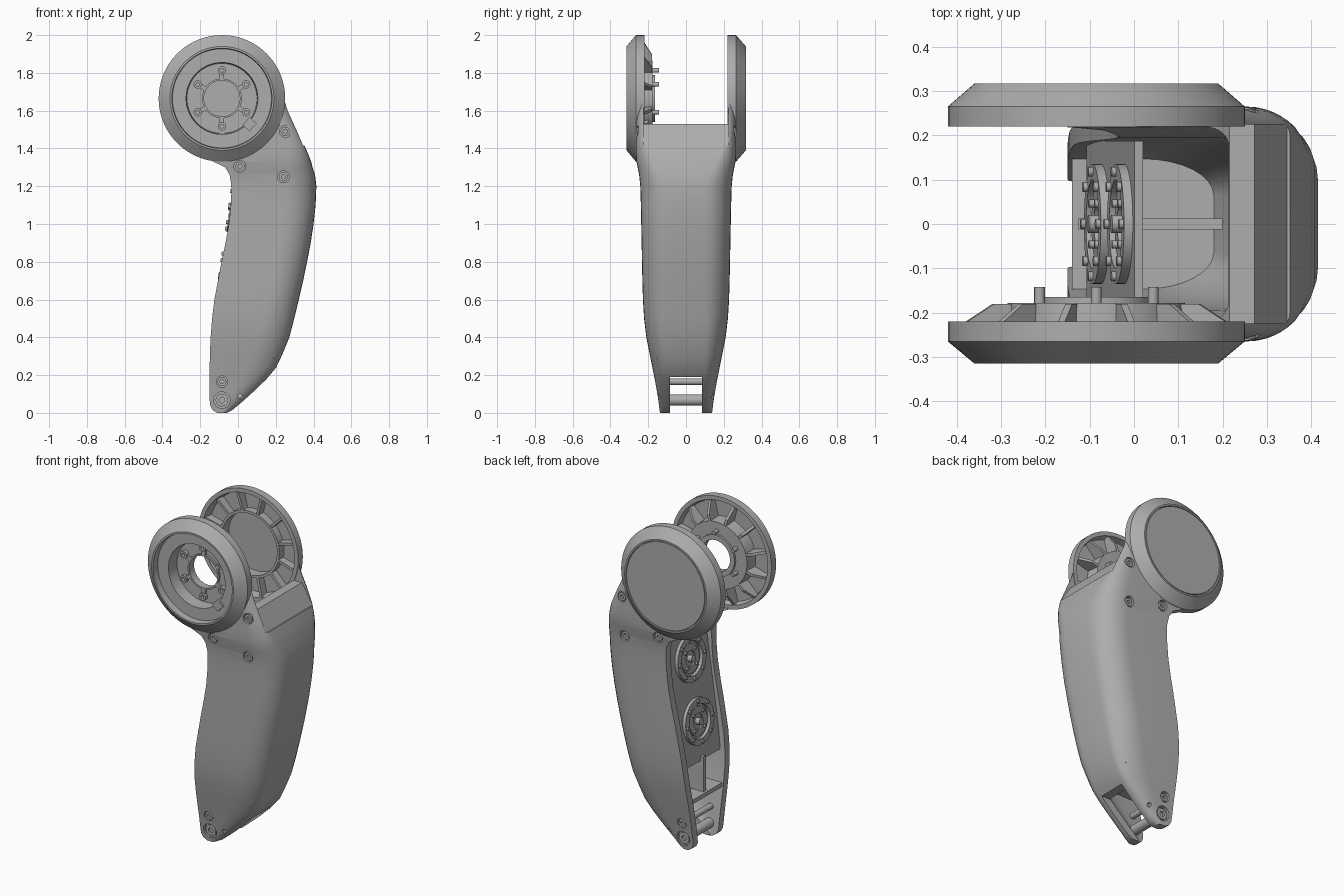
import bpy, bmesh, math
from mathutils import Matrix, Vector

cube = bpy.data.objects.get("Cube")
if cube:
    bpy.data.objects.remove(cube, do_unlink=True)

grey = bpy.data.materials.new("satin grey")
grey.use_nodes = True
grey.diffuse_color = (0.42, 0.42, 0.42, 1)
grey.node_tree.nodes["Principled BSDF"].inputs["Base Color"].default_value = (0.42, 0.42, 0.42, 1)
parts = []


def finish(name, bm):
    """Turn a bmesh into a named object."""
    bmesh.ops.remove_doubles(bm, verts=bm.verts, dist=1e-6)
    bmesh.ops.recalc_face_normals(bm, faces=bm.faces)
    mesh = bpy.data.meshes.new(name)
    bm.to_mesh(mesh)
    bm.free()
    mesh.materials.append(grey)
    ob = bpy.data.objects.new(name, mesh)
    bpy.context.collection.objects.link(ob)
    parts.append(ob)
    return ob


def loft(bm, rings, closed=False):
    """Skin a list of closed rings; cap the ends or join last to first."""
    rows = [[bm.verts.new(p) for p in ring] for ring in rings]
    n = len(rows[0])
    for a, b in zip(rows, rows[1:] + (rows[:1] if closed else [])):
        for i in range(n):
            j = (i + 1) % n
            bm.faces.new((a[i], a[j], b[j], b[i]))
    if not closed:
        bm.faces.new(rows[0])
        bm.faces.new(rows[-1])


def lathe(bm, profile, frame, seg=72):
    """Spin (radius, height) points about the frame's z axis."""
    rows = [[bm.verts.new(frame @ Vector((r * math.cos(t), r * math.sin(t), h))) for r, h in profile]
            for t in (2 * math.pi * k / seg for k in range(seg))]
    n = len(profile)
    for a, b in zip(rows, rows[1:] + rows[:1]):
        for i in range(n - (profile[0][0] == 0)):
            j = (i + 1) % n
            bm.faces.new((a[i], a[j], b[j], b[i]))


def disc(bm, r, low, high, frame, seg=24):
    lathe(bm, [(0, low), (r, low), (r, high), (0, high)], frame, seg)


def prism(bm, pts, half, frame=Matrix()):
    """Extrude an x-z outline to +-half in y."""
    loft(bm, [[frame @ Vector((x, y, z)) for x, z in pts] for y in (-half, half)])


def box(bm, x0, x1, half, z0, z1, frame=Matrix()):
    prism(bm, [(x0, z0), (x1, z0), (x1, z1), (x0, z1)], half, frame)


def along_y(x, z):
    return Matrix.Translation((x, 0, z)) @ Matrix.Rotation(-math.pi / 2, 4, 'X')


def spin(angle, r=0):
    return Matrix.Rotation(angle, 4, 'Z') @ Matrix.Translation((r, 0, 0))


def cut(target, cutter):
    cutter.hide_render = True
    mod = target.modifiers.new("cut", 'BOOLEAN')
    mod.operation, mod.solver, mod.object = 'DIFFERENCE', 'EXACT', cutter
    bpy.context.view_layer.objects.active = target
    bpy.ops.object.modifier_apply(modifier=mod.name)
    parts.remove(cutter)
    bpy.data.objects.remove(cutter, do_unlink=True)


# Arm stations: height, rear edge x, front edge x, half width
stations = [
    (0, -.11, -.06, .138), (.015, -.135, -.03, .14), (.04, -.148, 0, .143), (.07, -.15, .035, .147),
    (.12, -.15, .09, .155), (.18, -.15, .152, .166), (.24, -.15, .202, .178), (.31, -.149, .235, .192),
    (.4, -.145, .272, .21), (.5, -.137, .298, .222), (.6, -.125, .322, .228), (.7, -.106, .345, .231),
    (.8, -.087, .366, .233), (.9, -.066, .385, .235), (1, -.048, .4, .237), (1.1, -.038, .411, .239),
    (1.2, -.034, .415, .242), (1.26, -.044, .408, .248), (1.3, -.068, .395, .256), (1.33, -.13, .387, .262),
    (1.37, -.2, .372, .265), (1.42, -.2, .35, .265), (1.5, -.2, .31, .265), (1.6, -.2, .264, .265),
    (1.66, -.2, .246, .265)]


def half_width(z):
    for a, b in zip(stations, stations[1:]):
        if a[0] <= z <= b[0]:
            return a[3] + (b[3] - a[3]) * (z - a[0]) / (b[0] - a[0])


def u_path(z, xl, xr, w, cx, cy, n=8):
    """Half-open section: flat sides and a rounded front."""
    arc = [(math.sin(math.pi / 2 * i / n), math.cos(math.pi / 2 * i / n)) for i in range(n + 1)]
    side = [(xl, w)] + [(xr - cx + cx * s, w - cy + cy * c) for s, c in arc]
    return [Vector((x, -y, z)) for x, y in side] + [Vector((x, y, z)) for x, y in reversed(side)]


rings = []
for z, xl, xr, w in stations:
    f = min(1, max(0, (1.45 - z) / .25))
    cy = .05 + (w - .15) * f
    cx = min(.1 + .06 * f, .45 * (xr - xl))
    xi = max(xr - .055 - .03 * (1 - f), xl + .3 * (xr - xl))
    outer = u_path(z, xl, xr, w, cx, cy)
    inner = u_path(z, xl, xi, w - .045, min(cx, .8 * (xi - xl)), cy * .9)
    rings.append(outer + inner[::-1])
bm = bmesh.new()
loft(bm, rings)
arm = finish("arm_shell", bm)

# Openings: joint clearance, saddle between the cheeks, bottom fork
CX, CZ = -.085, 1.665
joint = along_y(CX, CZ)
bm = bmesh.new()
disc(bm, .33, -.5, .5, joint, 96)
cut(arm, finish("joint_cutter", bm))
bm = bmesh.new()
prism(bm, [(-.6, 1.53), (.272, 1.53), (.345, 1.415), (.7, 1.415), (.7, 2.2), (-.6, 2.2)], .224)
cut(arm, finish("saddle_cutter", bm))
bm = bmesh.new()
prism(bm, [(-.5, -.3), (.6, -.3), (.6, .19), (-.5, .19)], .085)
cut(arm, finish("fork_cutter", bm))

# Counterbored screws on both sides: x, z, radius
screws = [(.01, 1.305, .031), (.25, 1.49, .031), (.24, 1.25, .031), (-.085, .165, .03), (-.085, .068, .043)]
bores, heads = bmesh.new(), bmesh.new()
for side in (-1, 1):
    for x, z, r in screws:
        w = half_width(z)
        frame = along_y(x, z)
        disc(bores, r, side * (w - .018), side * (w + .08), frame)
        lathe(heads, [(r * .35, side * (w - h)) for h in (.03, .006)]
              + [(r * .78, side * (w - h)) for h in (.006, .03)], frame, 24)
    disc(bores, .012, side * .13, side * .25, along_y(.01, .09))
cut(arm, finish("bore_cutter", bores))
finish("screw_heads", heads)

# Pins across the fork
bm = bmesh.new()
disc(bm, .03, -.115, .115, along_y(-.085, .068), 32)
disc(bm, .018, -.115, .115, along_y(-.085, .165), 32)
finish("fork_pins", bm)

# Front joint ring, open in the middle
bm = bmesh.new()
lathe(bm, [(.335, -.22), (.335, -.265), (.275, -.315), (.265, -.315), (.262, -.275), (.19, -.275),
           (.185, -.2), (.095, -.2), (.095, -.178), (.2, -.178), (.205, -.255), (.3, -.255), (.31, -.22)],
      joint, 96)
finish("front_joint_ring", bm)

# Rear joint ring with its flat cover
bm = bmesh.new()
lathe(bm, [(.335, .22), (.335, .265), (.275, .317), (.266, .317), (.266, .302), (.185, .302),
           (.185, .232), (.2, .232), (.2, .278), (.3, .278), (.31, .22)], joint, 96)
finish("rear_joint_ring", bm)
bm = bmesh.new()
disc(bm, .262, .297, .317, joint, 96)
finish("rear_cover", bm)

# Radial stiffening ribs inside both rings
front_ribs, rear_ribs = bmesh.new(), bmesh.new()
for k in range(12):
    frame = joint @ spin(math.pi * (k + .5) / 6)
    prism(front_ribs, [(.195, -.262), (.195, -.18), (.24, -.18), (.306, -.222), (.306, -.262)], .008, frame)
    prism(rear_ribs, [(.195, .285), (.195, .235), (.306, .228), (.306, .285)], .008, frame)
finish("front_ring_ribs", front_ribs)
finish("rear_ring_ribs", rear_ribs)

# Six hub fasteners, with bosses outside and dowels inside
bm = bmesh.new()
for k in range(6):
    frame = joint @ spin(math.pi * (k + .5) / 3, .148)
    lathe(bm, [(.01, -.19), (.01, -.222), (.022, -.222), (.022, -.19)], frame, 20)
    disc(bm, .012, -.185, -.142, frame, 20)
    box(bm, -.05, -.018, .012, -.212, -.19, frame)
lathe(bm, [(.095, -.195), (.095, -.212), (.105, -.212), (.105, -.195)], joint)
lathe(bm, [(.095, -.185), (.095, -.165), (.125, -.165), (.125, -.185)], joint)
finish("hub_fasteners", bm)
bm = bmesh.new()
box(bm, .175, .225, .028, -.285, -.2, joint @ spin(math.radians(43)))
finish("ring_tab", bm)

# Motor plate closing the rear of the arm
tilt = math.atan(.143)
plate = Matrix.Translation((-.043, 0, .87)) @ Matrix.Rotation(tilt - math.pi / 2, 4, 'Y')
bm = bmesh.new()
box(bm, -.38, .38, .187, -.01, .01, plate)
finish("motor_plate", bm)

# Two motor faces on the plate
bm = bmesh.new()
for offset in (-.15, .22):
    frame = plate @ Matrix.Translation((offset, 0, 0))
    lathe(bm, [(.1, 0), (.1, .03), (.135, .03), (.135, 0)], frame, 48)
    lathe(bm, [(.045, 0), (.045, .02), (.085, .02), (.085, 0)], frame, 48)
    disc(bm, .02, 0, .04, frame)
    for k in range(8):
        disc(bm, .011, 0, .04, frame @ spin(math.pi * k / 4, .118), 16)
    for k in range(4):
        disc(bm, .009, 0, .032, frame @ spin(math.pi * (k + .5) / 2, .065), 16)
finish("motor_faces", bm)

# Internal shelf and web below the motors
bm = bmesh.new()
box(bm, -.14, .19, .155, .285, .31)
box(bm, -.125, .2, .012, .3, .52)
finish("lower_webs", bm)

# Smooth the round surfaces and keep hard edges sharp
bpy.ops.object.select_all(action='DESELECT')
for ob in parts:
    ob.select_set(True)
bpy.context.view_layer.objects.active = arm
bpy.ops.object.shade_smooth_by_angle(angle=math.radians(28))
